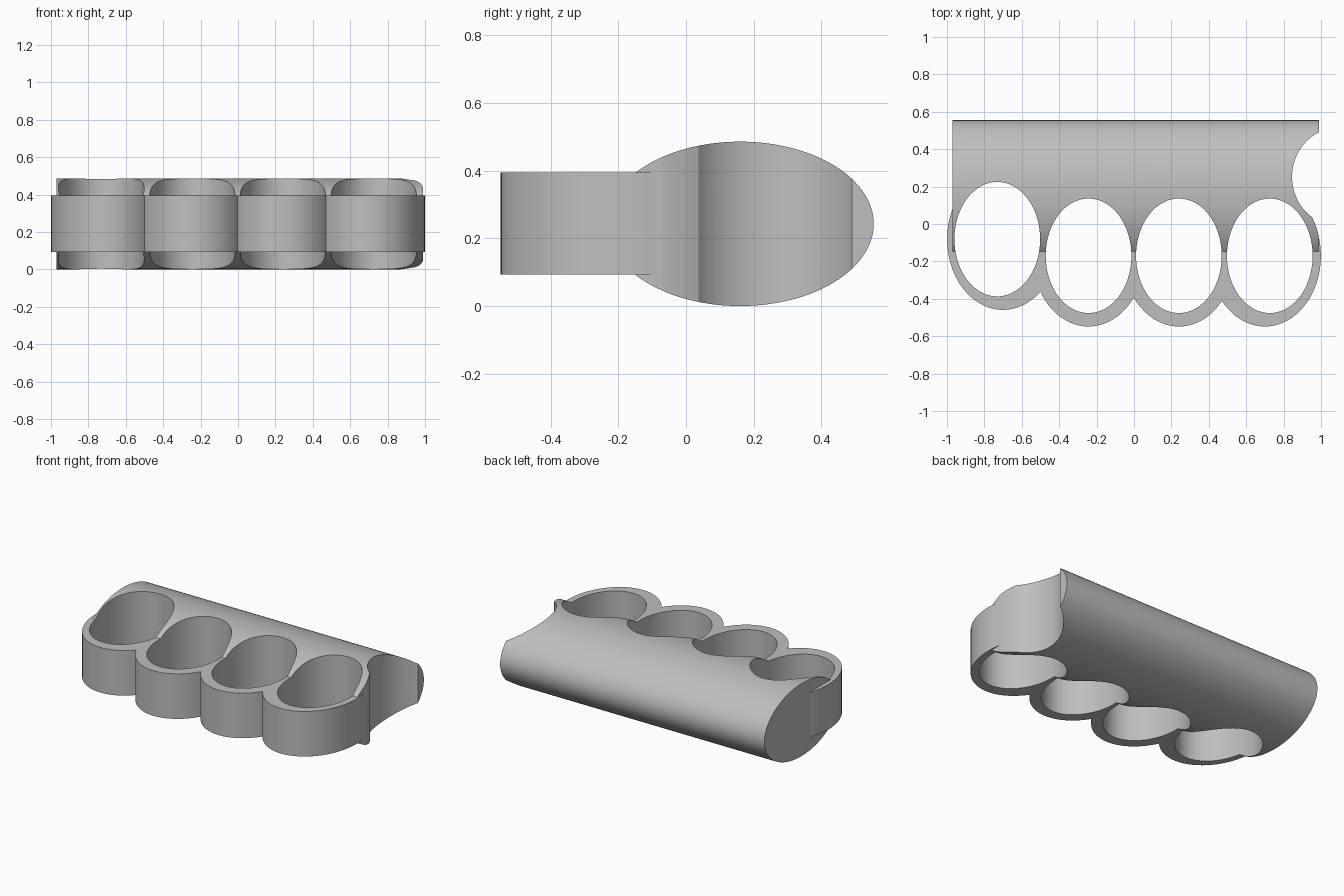
import bpy, bmesh
from math import sin, cos, radians
from mathutils import Matrix

cube = bpy.data.objects.get("Cube")
if cube:
    bpy.data.objects.remove(cube, do_unlink=True)

grey = bpy.data.materials.new("plain grey")
grey.use_nodes = True
grey.diffuse_color = (0.52, 0.52, 0.52, 1)
grey.node_tree.nodes["Principled BSDF"].inputs["Base Color"].default_value = (0.52, 0.52, 0.52, 1)


def arc(cx, cy, rx, ry, start=0, end=360, steps=96):
    """Points along an ellipse; a full turn leaves out the repeated end."""
    count = steps if end - start == 360 else steps + 1
    angles = [radians(start + (end - start) * i / steps) for i in range(count)]
    return [(cx + rx * cos(a), cy + ry * sin(a)) for a in angles]


def prism(name, outline, low, high, matrix=Matrix()):
    """Extrude a flat outline from low to high."""
    bm = bmesh.new()
    face = bm.faces.new([bm.verts.new((x, y, low)) for x, y in outline])
    extruded = bmesh.ops.extrude_face_region(bm, geom=[face])["geom"]
    tops = [v for v in extruded if isinstance(v, bmesh.types.BMVert)]
    bmesh.ops.translate(bm, verts=tops, vec=(0, 0, high - low))
    bmesh.ops.transform(bm, matrix=matrix, verts=bm.verts)
    bmesh.ops.recalc_face_normals(bm, faces=bm.faces)
    mesh = bpy.data.meshes.new(name)
    bm.to_mesh(mesh)
    bm.free()
    mesh.materials.append(grey)
    obj = bpy.data.objects.new(name, mesh)
    bpy.context.collection.objects.link(obj)
    return obj


def combine(target, tool, operation):
    mod = target.modifiers.new("combine", "BOOLEAN")
    mod.operation = operation
    mod.solver = "EXACT"
    mod.object = tool
    bpy.context.view_layer.objects.active = target
    bpy.ops.object.modifier_apply(modifier=mod.name)
    bpy.data.objects.remove(tool, do_unlink=True)


# Palm bar: an elliptical cylinder lying along x
along_x = Matrix(((0, 0, 1, 0), (1, 0, 0, 0), (0, 1, 0, 0), (0, 0, 0, 1)))
grip = prism("finger_grip", arc(0.16, 0.243, 0.395, 0.243, steps=128), -0.97, 0.99, along_x)

# Finger rings: outer centre x, hole centre x, shared centre y
rings = [(-0.70, -0.731, -0.081), (-0.243, -0.243, -0.17),
         (0.24, 0.24, -0.17), (0.70, 0.726, -0.17)]
for outer_x, _, y in rings:
    combine(grip, prism("ring", arc(outer_x, y, 0.299, 0.378), 0.093, 0.395), "UNION")
for _, hole_x, y in rings:
    combine(grip, prism("hole", arc(hole_x, y, 0.229, 0.306), -0.2, 0.7), "DIFFERENCE")

# Thumb rest: a scoop in the left end that runs on around the last ring
scoop = arc(1.1, 0.252, 0.255, 0.265, 90, 234.2, 48)
scoop += arc(0.70, -0.17, 0.300, 0.379, 33.2, 14.6, 8)
scoop += [(1.2, -0.075), (1.2, 0.517)]
combine(grip, prism("thumb_scoop", scoop, -0.2, 0.7), "DIFFERENCE")

# Smooth curved walls, keep the rims sharp
bpy.ops.object.select_all(action="DESELECT")
grip.select_set(True)
bpy.context.view_layer.objects.active = grip
bpy.ops.object.shade_smooth_by_angle(angle=radians(30))
